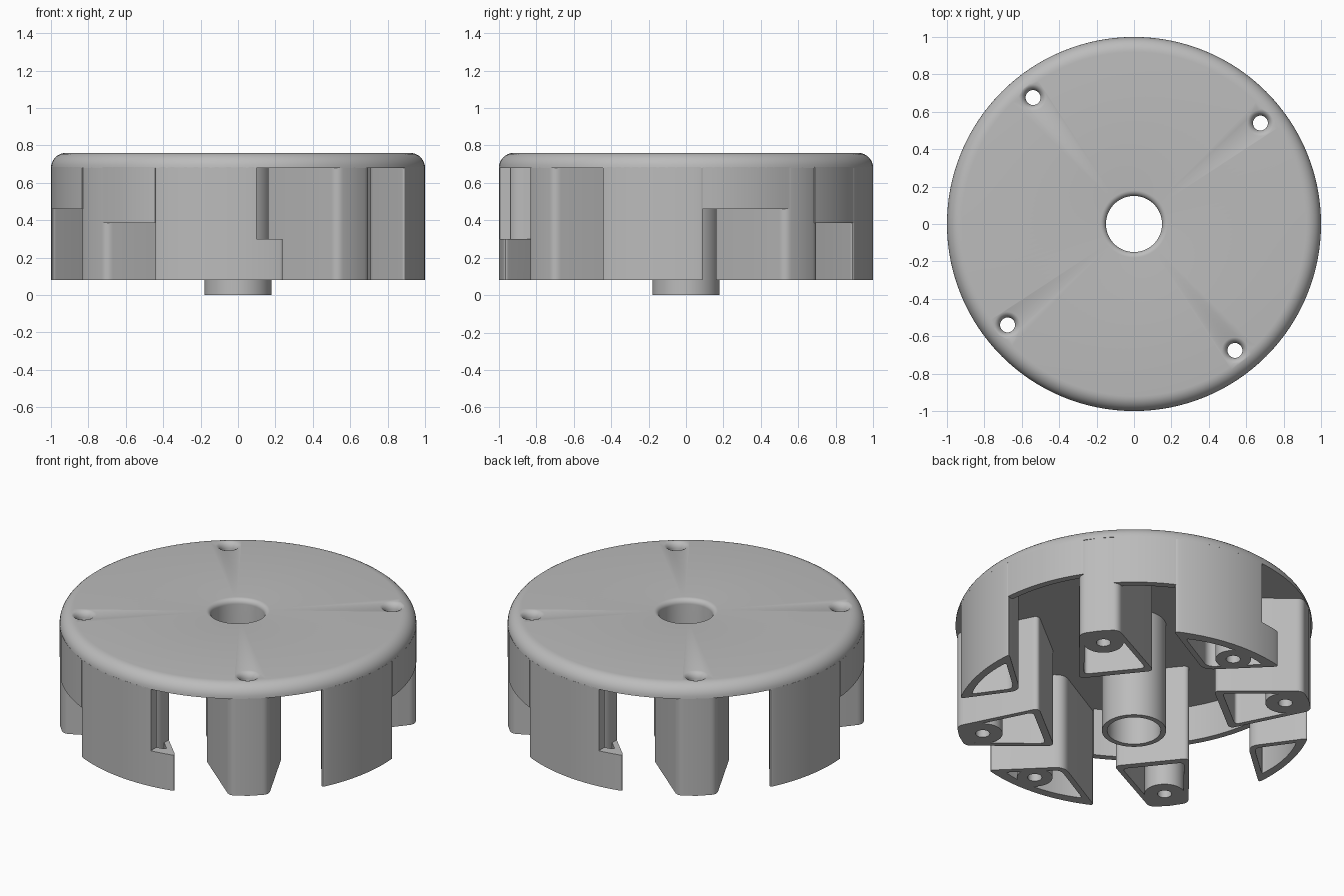
import bpy, bmesh
from math import sin, cos, pi, radians
from mathutils import Vector, Matrix

cube = bpy.data.objects.get("Cube")
if cube:
    bpy.data.objects.remove(cube, do_unlink=True)

grey = bpy.data.materials.new("light grey plastic")
grey.use_nodes = True
colour = (0.5, 0.5, 0.5, 1)
grey.diffuse_color = colour
grey.node_tree.nodes["Principled BSDF"].inputs["Base Color"].default_value = colour

BOTTOM, PLATE, TOP = 0.08, 0.68, 0.76
JOIN = PLATE + 0.005


def loft(name, rings, closed):
    """Skin equal rings; closed joins last to first, otherwise cap the ends."""
    bm = bmesh.new()
    loops = [[bm.verts.new(p) for p in ring] for ring in rings]
    n = len(loops[0])
    pairs = list(zip(loops, loops[1:]))
    if closed:
        pairs.append((loops[-1], loops[0]))
    else:
        bm.faces.new(loops[0])
        bm.faces.new(loops[-1])
    for a, b in pairs:
        for i in range(n):
            j = (i + 1) % n
            bm.faces.new((a[i], a[j], b[j], b[i]))
    bmesh.ops.recalc_face_normals(bm, faces=bm.faces)
    mesh = bpy.data.meshes.new(name)
    bm.to_mesh(mesh)
    bm.free()
    mesh.materials.append(grey)
    obj = bpy.data.objects.new(name, mesh)
    bpy.context.collection.objects.link(obj)
    return obj


def polar(r, deg):
    return Vector((r * cos(radians(deg)), r * sin(radians(deg))))


def at(points, z):
    return [(p[0], p[1], z) for p in points]


def circle(r, n, centre=(0, 0)):
    return [Vector(centre) + polar(r, 360 * i / n) for i in range(n)]


def lathe(name, profile, n, closed=True, centre=(0, 0)):
    return loft(name, [at(circle(r, n, centre), z) for r, z in profile], closed)


def arc(r, a0, a1, n):
    return [polar(r, a0 + (a1 - a0) * i / n) for i in range(n + 1)]


def rounded(corners):
    """Round every (point, size) corner whose size is not zero."""
    out = []
    for i, (p, size) in enumerate(corners):
        if not size:
            out.append(p)
            continue
        a, b = corners[i - 1][0] - p, corners[(i + 1) % len(corners)][0] - p
        p0 = p + a.normalized() * min(size, a.length * 0.45)
        p2 = p + b.normalized() * min(size, b.length * 0.45)
        for k in range(7):
            t = k / 6
            out.append(p0 * (1 - t) ** 2 + p * 2 * t * (1 - t) + p2 * t * t)
    return out


def hollow_leg(name, outline, centre, scale):
    inner = [centre + (p - centre) * scale for p in outline]
    return loft(name, [at(outline, BOTTOM), at(outline, JOIN),
                       at(inner, JOIN), at(inner, BOTTOM)], True)


def triangle_leg(name, a0, a1, apex, wall=0.035):
    # curved outer face with two flanks meeting at an inner corner
    rim = arc(1, a0, a1, 12)
    corners = [(p, 0.03 if i in (0, 12) else 0) for i, p in enumerate(rim)]
    corners.append((apex, 0.06))
    p, q = rim[0], rim[-1]
    la, lp, lq = (p - q).length, (q - apex).length, (p - apex).length
    centre = (apex * la + p * lp + q * lq) / (la + lp + lq)
    edge = q - p
    area = abs(edge.x * (apex - p).y - edge.y * (apex - p).x)
    radius = area / (la + lp + lq)
    return hollow_leg(name, rounded(corners), centre, 1 - wall / (radius + 0.01))


def cut(obj, cutter):
    cutter.hide_render = True
    mod = obj.modifiers.new("cut", "BOOLEAN")
    mod.operation, mod.solver, mod.object = "DIFFERENCE", "EXACT", cutter
    bpy.context.view_layer.objects.active = obj
    bpy.ops.object.modifier_apply(modifier=mod.name)
    bpy.data.objects.remove(cutter, do_unlink=True)


def boss(name, centre, r):
    profile = [(0.04, BOTTOM), (r, BOTTOM), (r, JOIN), (0.04, JOIN)]
    return lathe(name, profile, 32, True, centre)


parts = []

# Lid plate with rounded rim and the central tube
quarter = [k * pi / 16 for k in range(9)]
profile = [(0.15, 0), (0.18, 0), (0.18, PLATE), (1, PLATE)]
profile += [(0.92 + 0.08 * cos(t), PLATE + 0.08 * sin(t)) for t in quarter[1:]]
profile += [(0.18 - 0.03 * sin(t), TOP - 0.03 + 0.03 * cos(t)) for t in quarter]
lid = lathe("lid_with_tube", profile, 128)
parts.append(lid)

# Four tapered screw legs and their countersunk holes
for k in range(4):
    turn = Matrix.Rotation(radians(38.6 + 90 * k), 2)
    shape = [((0.50, -0.215), 0.04), ((0.99, -0.112), 0.04), ((1.0, 0), 0),
             ((0.99, 0.112), 0.04), ((0.50, 0.215), 0.04)]
    corners = [(turn @ Vector(p), s) for p, s in shape]
    parts.append(hollow_leg(f"screw_leg_{k + 1}", rounded(corners),
                            turn @ Vector((0.73, 0)), 0.82))
    spot = turn @ Vector((0.865, 0))
    parts.append(boss(f"screw_boss_{k + 1}", spot, 0.112))
    sink = [(0.04, 0.6), (0.04, 0.725), (0.046, 0.742),
            (0.058, 0.755), (0.075, 0.762), (0.075, 0.8)]
    cut(lid, lathe("hole_cutter", sink, 32, False, spot))

# Two half-turn copies of everything else
for side, base in (("front", 180), ("back", 0)):
    # Leg with a low tab and a blind screw boss
    leg = triangle_leg(f"{side}_tab_leg", base + 62.9, base + 104.5,
                       polar(0.67, base + 85.5))
    notch = [polar(1, base) * x + polar(1, base + 90) * y
             for x, y in ((-0.1, 0.4), (-0.1, 1.1), (-0.5, 1.1), (-0.5, 0.4))]
    cut(leg, loft("notch_cutter", [at(notch, 0.3), at(notch, 0.8)], False))
    parts.append(leg)
    parts.append(boss(f"{side}_tab_boss", polar(0.865, base + 90), 0.1))

    # Plain triangular leg
    parts.append(triangle_leg(f"{side}_plain_leg", base - 27.1, base + 5.7,
                              polar(0.71, base - 14)))

    # Rim walls over the shorter openings
    for label, a0, a1, z in (("wide", 5, 33.5, 0.46), ("narrow", 43.5, 63.6, 0.385)):
        wall = arc(1, base + a0, base + a1, 12) + arc(0.96, base + a1, base + a0, 12)
        parts.append(loft(f"{side}_{label}_rim_wall",
                          [at(wall, z), at(wall, JOIN)], False))

# Smooth shading with sharp edges kept
bpy.ops.object.select_all(action="DESELECT")
for obj in parts:
    obj.select_set(True)
bpy.context.view_layer.objects.active = lid
bpy.ops.object.shade_smooth_by_angle(angle=radians(30))
